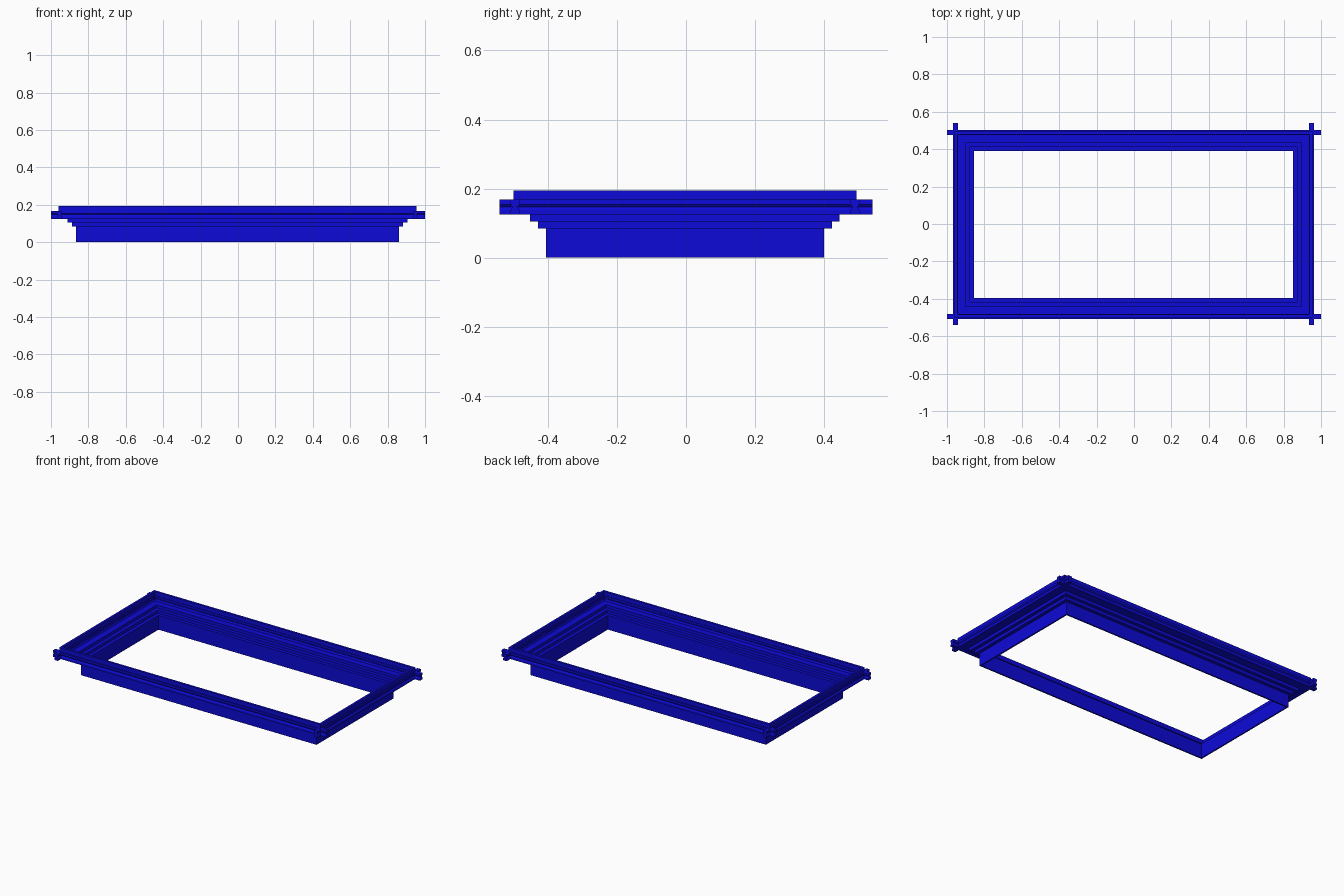
import bpy
import bmesh

old = bpy.data.objects.get("Cube")
if old:
    bpy.data.objects.remove(old)

blue = bpy.data.materials.new("deep blue")
blue.use_nodes = True
colour = (0.004, 0.003, 0.68, 1)
blue.diffuse_color = colour
blue.node_tree.nodes["Principled BSDF"].inputs["Base Color"].default_value = colour

INSET = 0.46   # difference between half length and half depth
SHIFT = -0.003


def finish(name, bm):
    bmesh.ops.recalc_face_normals(bm, faces=bm.faces)
    mesh = bpy.data.meshes.new(name)
    bm.to_mesh(mesh)
    bm.free()
    mesh.materials.append(blue)
    obj = bpy.data.objects.new(name, mesh)
    bpy.context.collection.objects.link(obj)
    return obj


def mitred_frame(name, profile):
    """Sweep a closed (distance, height) section round the rectangle."""
    bm = bmesh.new()
    corners = [(-1, -1), (1, -1), (1, 1), (-1, 1)]
    rings = [[bm.verts.new((sx * d + SHIFT, sy * (d - INSET) + SHIFT, z))
              for d, z in profile] for sx, sy in corners]
    n = len(profile)
    for k in range(4):
        a, b = rings[k], rings[(k + 1) % 4]
        for i in range(n):
            j = (i + 1) % n
            bm.faces.new((a[i], b[i], b[j], a[j]))
    return finish(name, bm)


def bar(name, along_x, side):
    """Straight rail with a pinched section, running past the corners."""
    half, centre = (1.0, 0.492) if along_x else (0.54, 0.952)
    section = [(-.013, .125), (.013, .125), (.013, .138), (.007, .147),
               (.013, .154), (.013, .168), (-.013, .168), (-.013, .154),
               (-.007, .147), (-.013, .138)]
    bm = bmesh.new()
    ends = []
    for t in (-half, half):
        ring = []
        for w, z in section:
            across = side * (centre + w) + SHIFT
            ring.append(bm.verts.new((t, across, z) if along_x else (across, t, z)))
        ends.append(ring)
    a, b = ends
    bm.faces.new(a)
    bm.faces.new(b)
    for i in range(len(a)):
        j = (i + 1) % len(a)
        bm.faces.new((a[i], a[j], b[j], b[i]))
    return finish(name, bm)


# Thin base wall with stepped ledges above it
outer = [(.863, 0), (.863, .085), (.885, .085), (.885, .105),
         (.908, .105), (.908, .125), (.942, .125)]
inner = [(.942, .135), (.898, .135), (.898, .115), (.875, .115),
         (.875, .095), (.853, .095), (.853, 0)]
mitred_frame("stepped_wall", outer + inner)

# Upright rim standing on the outermost ledge
mitred_frame("top_rim", [(.942, .125), (.957, .125), (.957, .195), (.942, .195)])

# Four crossing rails
for along_x, side, label in ((True, -1, "front"), (True, 1, "back"),
                             (False, -1, "right"), (False, 1, "left")):
    bar(label + "_rail", along_x, side)
